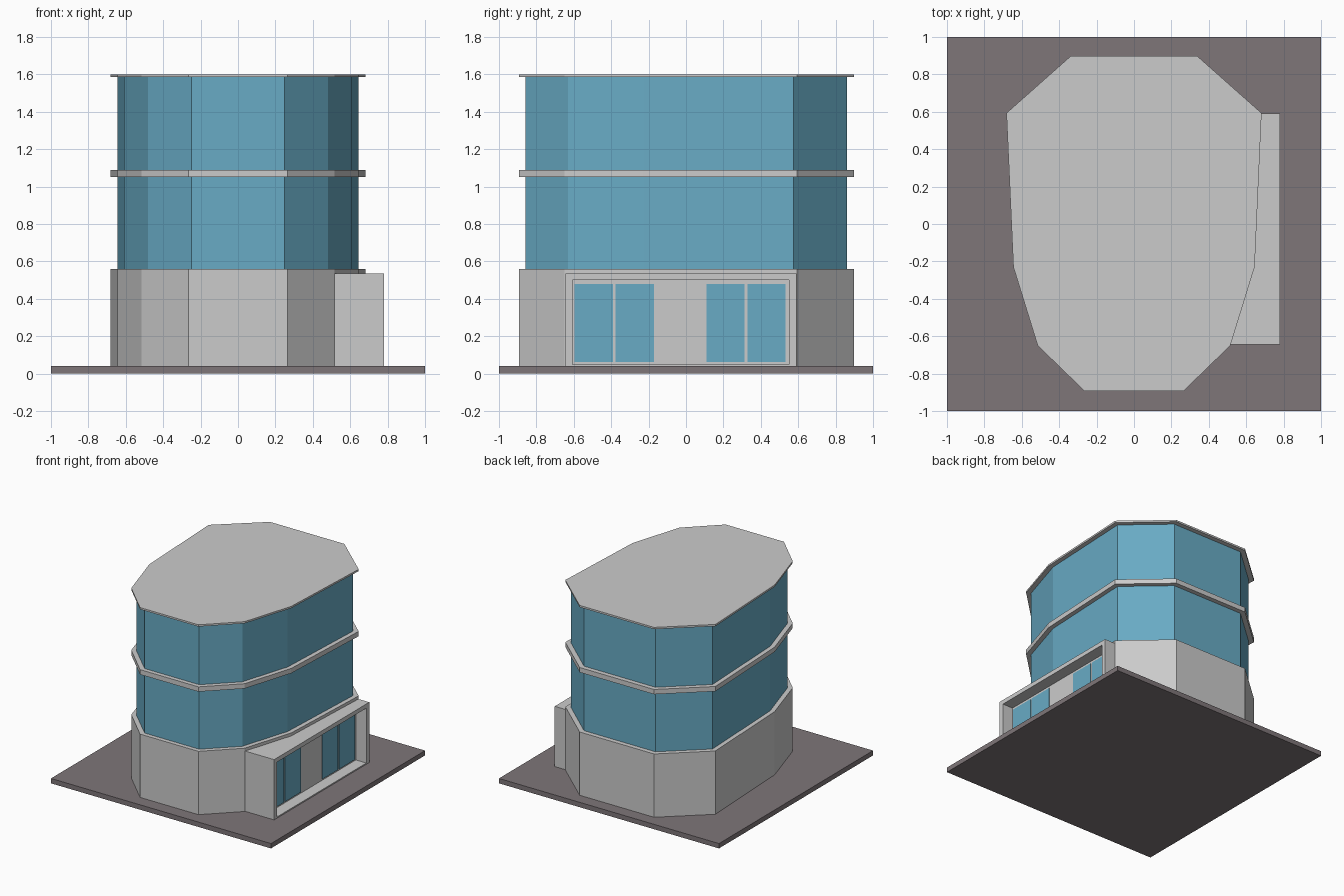
import bpy
import bmesh
from mathutils import Vector

if "Cube" in bpy.data.objects:
    bpy.data.objects.remove(bpy.data.objects["Cube"])


def make_material(name, colour):
    mat = bpy.data.materials.new(name)
    mat.use_nodes = True
    mat.diffuse_color = (*colour, 1)
    mat.node_tree.nodes["Principled BSDF"].inputs["Base Color"].default_value = (*colour, 1)
    return mat


concrete = make_material("pale concrete", (0.60, 0.60, 0.60))
glass = make_material("blue glass", (0.14, 0.41, 0.56))
paving = make_material("warm grey paving", (0.21, 0.18, 0.19))


def prism(name, points, direction, mat):
    """Extrude a flat outline of 3D points into a solid."""
    bm = bmesh.new()
    face = bm.faces.new([bm.verts.new(p) for p in points])
    new = bmesh.ops.extrude_face_region(bm, geom=[face])["geom"]
    bmesh.ops.translate(bm, vec=Vector(direction),
                        verts=[v for v in new if isinstance(v, bmesh.types.BMVert)])
    bmesh.ops.recalc_face_normals(bm, faces=bm.faces)
    mesh = bpy.data.meshes.new(name)
    bm.to_mesh(mesh)
    bm.free()
    mesh.materials.append(mat)
    obj = bpy.data.objects.new(name, mesh)
    bpy.context.collection.objects.link(obj)
    return obj


def storey(name, outline, bottom, top, mat):
    return prism(name, [(x, y, bottom) for x, y in outline], (0, 0, top - bottom), mat)


def block(name, xs, ys, zs, mat):
    outline = [(xs[0], ys[0]), (xs[1], ys[0]), (xs[1], ys[1]), (xs[0], ys[1])]
    return storey(name, outline, *zs, mat)


def mirrored(half):
    return half + [(-x, y) for x, y in reversed(half)]


# Tower outlines: slab edge and the glazing set back behind it
slab_outline = mirrored([(0.265, -0.893), (0.515, -0.65), (0.645, -0.23),
                         (0.682, 0.593), (0.338, 0.898)])
glass_outline = mirrored([(0.248, -0.858), (0.482, -0.632), (0.609, -0.224),
                          (0.645, 0.575), (0.325, 0.86)])

# Ground and tower
block("ground_slab", (-1, 1), (-1, 1), (0, 0.04), paving)
storey("ground_floor", slab_outline, 0.04, 0.56, concrete)
storey("lower_glazing", glass_outline, 0.56, 1.05, glass)
storey("middle_floor_slab", slab_outline, 1.05, 1.09, concrete)
storey("upper_glazing", glass_outline, 1.09, 1.585, glass)
storey("roof_slab", slab_outline, 1.585, 1.6, concrete)

# Entrance wing: an open portal with a recessed wall and a thin sill
y0, y1, front, back, base, top = -0.645, 0.59, 0.78, 0.5, 0.04, 0.535
in0, in1, head, wall = -0.607, 0.552, 0.5, 0.685
portal = [(y0, base), (y0, top), (y1, top), (y1, base),
          (in1, base), (in1, head), (in0, head), (in0, base)]
prism("entrance_portal", [(back, y, z) for y, z in portal], (front - back, 0, 0), concrete)
block("entrance_back_wall", (back, wall), (in0, in1), (base, head), concrete)
block("entrance_sill", (wall, front), (in0, in1), (base, 0.05), concrete)

# Paired window panes
for side, start in (("front", -0.595), ("rear", 0.11)):
    for i in range(2):
        y = start + i * 0.219
        block(f"{side}_window_pane_{i + 1}", (wall, wall + 0.006), (y, y + 0.204),
              (0.062, 0.48), glass)
